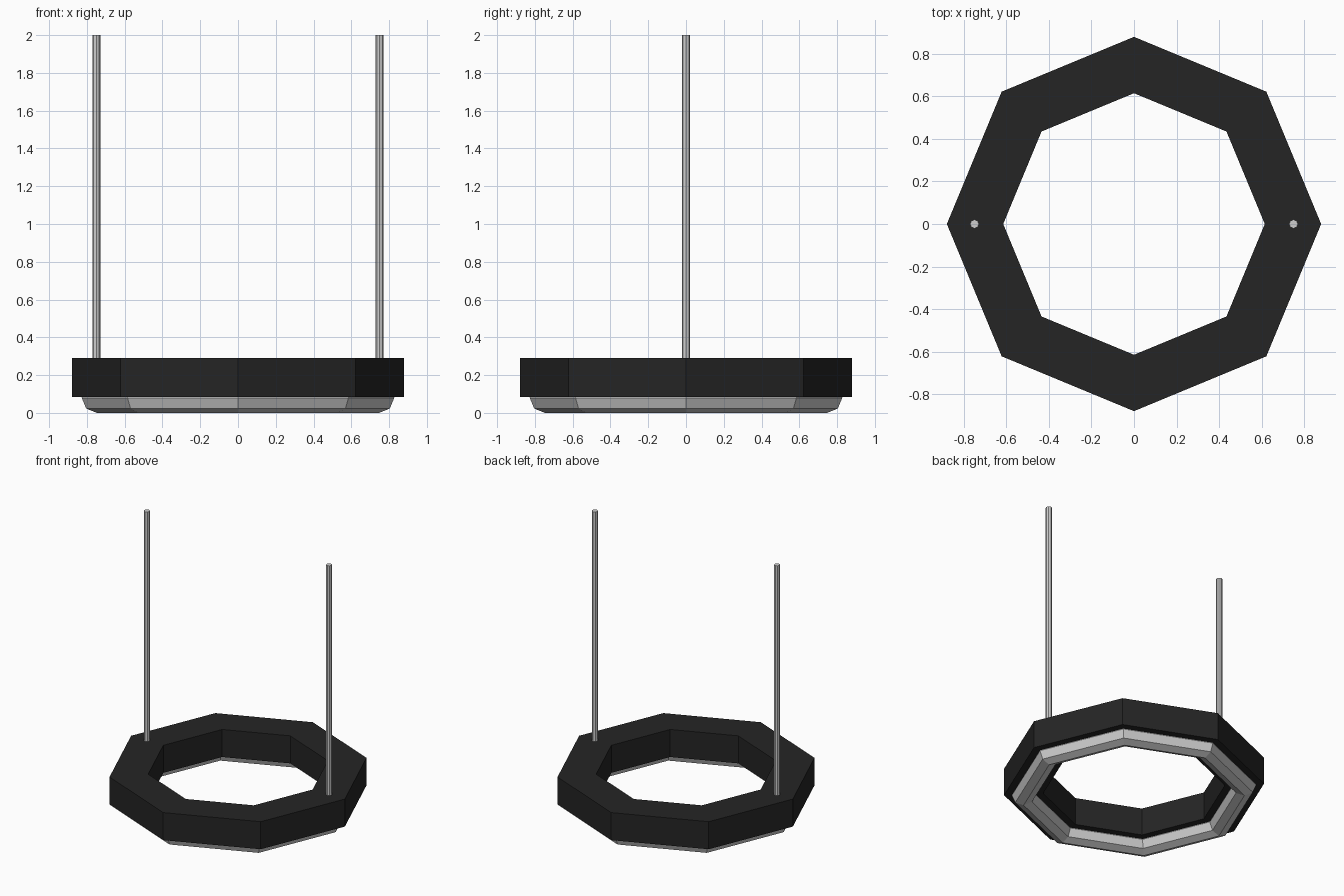
import bpy, bmesh, math

if "Cube" in bpy.data.objects:
    bpy.data.objects.remove(bpy.data.objects["Cube"])


def material(name, rgb):
    m = bpy.data.materials.new(name)
    m.diffuse_color = (*rgb, 1)
    m.use_nodes = True
    m.node_tree.nodes["Principled BSDF"].inputs["Base Color"].default_value = m.diffuse_color
    return m


black = material("matte black", (0.018, 0.018, 0.018))
grey = material("light grey", (0.62, 0.62, 0.62))

SIDES = 8


def ring(name, profile, mat):
    """Sweep a closed (radius, z) profile round an octagon."""
    bm = bmesh.new()
    loops = []
    for i in range(SIDES):
        a = 2 * math.pi * i / SIDES
        loops.append([bm.verts.new((r * math.cos(a), r * math.sin(a), z))
                      for r, z in profile])
    n = len(profile)
    for i in range(SIDES):
        p, q = loops[i], loops[(i + 1) % SIDES]
        for j in range(n):
            k = (j + 1) % n
            bm.faces.new((p[j], q[j], q[k], p[k]))
    bmesh.ops.recalc_face_normals(bm, faces=bm.faces)
    mesh = bpy.data.meshes.new(name)
    bm.to_mesh(mesh)
    bm.free()
    mesh.materials.append(mat)
    ob = bpy.data.objects.new(name, mesh)
    bpy.context.collection.objects.link(ob)
    return ob


# Octagonal lamp housing
ring("lamp_housing", [(0.88, 0.085), (0.88, 0.29), (0.615, 0.29), (0.615, 0.085)], black)

# Light tube half sunk into the underside of the housing
tube = [(0.7475 + 0.08 * math.cos(math.pi * k / 4), 0.08 + 0.08 * math.sin(math.pi * k / 4))
        for k in range(8)]
ring("light_tube", tube, grey)

# Two suspension rods
for side, x in (("left", -0.75), ("right", 0.75)):
    bpy.ops.mesh.primitive_cylinder_add(vertices=8, radius=0.021, depth=1.72,
                                        location=(x, 0, 1.14))
    rod = bpy.context.object
    rod.name = side + "_suspension_rod"
    rod.data.materials.append(grey)
